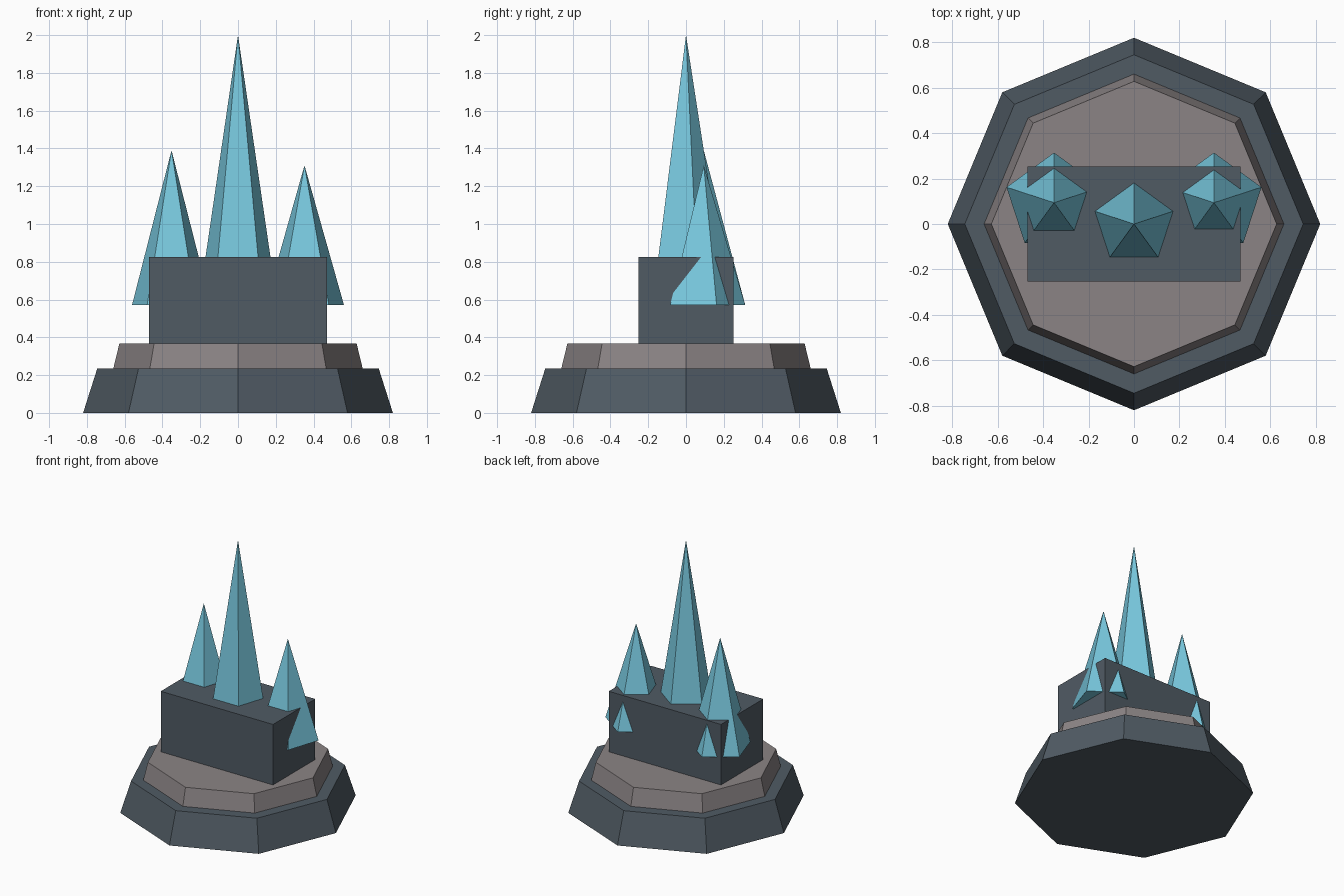
import bpy
import math

if "Cube" in bpy.data.objects:
    bpy.data.objects.remove(bpy.data.objects["Cube"])


def material(name, r, g, b):
    """Flat colour from 0-255 display values, stored as linear."""
    def lin(c):
        c /= 255
        return c / 12.92 if c <= 0.04045 else ((c + 0.055) / 1.055) ** 2.4
    m = bpy.data.materials.new(name)
    m.diffuse_color = (lin(r), lin(g), lin(b), 1)
    m.use_nodes = True
    m.node_tree.nodes["Principled BSDF"].inputs["Base Color"].default_value = m.diffuse_color
    return m


slate = material("dark slate", 80, 91, 100)
stone = material("warm grey stone", 139, 132, 133)
crystal = material("ice blue crystal", 120, 200, 222)


def tapered(name, sides, r_bottom, r_top, z0, z1, mat, x=0.0, y=0.0):
    """Flat-sided cone or frustum with one corner pointing to +y."""
    bpy.ops.mesh.primitive_cone_add(
        vertices=sides, radius1=r_bottom, radius2=r_top, depth=z1 - z0,
        end_fill_type='NGON', location=(x, y, (z0 + z1) / 2))
    ob = bpy.context.object
    ob.name = name
    ob.data.materials.append(mat)
    return ob


# Stepped octagonal plinth
tapered("lower_plinth", 8, 0.82, 0.745, 0.0, 0.235, slate)
tapered("upper_plinth", 8, 0.66, 0.628, 0.235, 0.367, stone)

# Rectangular block
bpy.ops.mesh.primitive_cube_add(size=1, location=(0, 0, (0.367 + 0.825) / 2))
block = bpy.context.object
block.name = "block"
block.scale = (0.94, 0.505, 0.825 - 0.367)
bpy.ops.object.transform_apply(location=False, rotation=False, scale=True)
block.data.materials.append(slate)

# Five-sided crystal spikes sunk into the block
for name, x, y, tip in (("centre_spike", 0.0, 0.0, 2.0),
                        ("left_spike", -0.352, 0.094, 1.39),
                        ("right_spike", 0.352, 0.094, 1.31)):
    tapered(name, 5, 0.22, 0.0, 0.57, tip, crystal, x, y)
